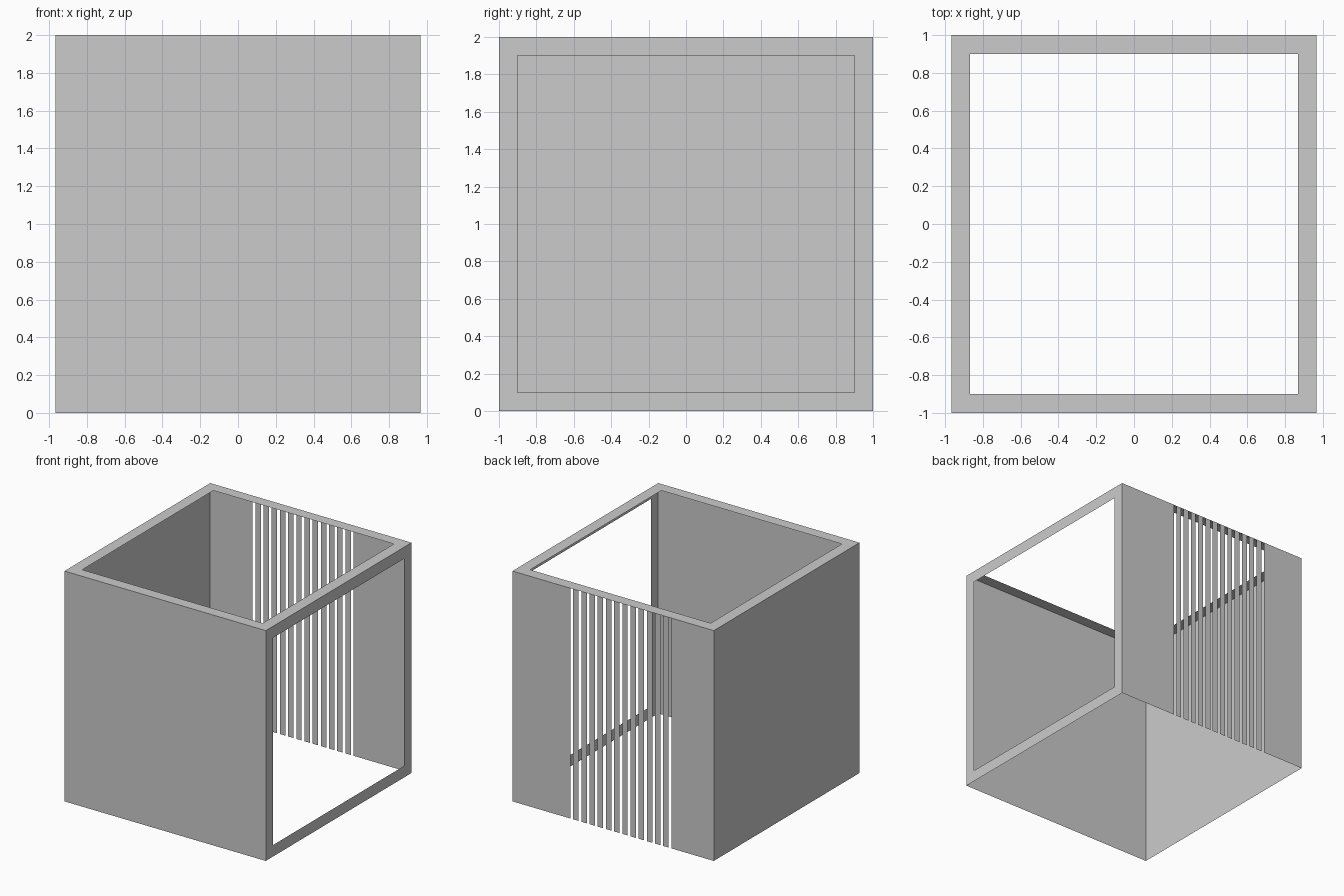
import bpy
import bmesh
from mathutils import Matrix

if "Cube" in bpy.data.objects:
    bpy.data.objects.remove(bpy.data.objects["Cube"], do_unlink=True)

HX, HY, H = 0.967, 1.0, 2.0      # half width, half depth, height
RIM = 0.1                        # width of the flat rims
SLOT_MIN, SLOT_MAX = -0.56, 0.41  # slotted span of the back wall
BARS = 12

grey = bpy.data.materials.new("plain_grey")
grey.use_nodes = True
grey.diffuse_color = (0.6, 0.6, 0.6, 1)
grey.node_tree.nodes["Principled BSDF"].inputs["Base Color"].default_value = (0.6, 0.6, 0.6, 1)


def add_object(name, bm):
    mesh = bpy.data.meshes.new(name)
    bm.to_mesh(mesh)
    bm.free()
    mesh.materials.append(grey)
    obj = bpy.data.objects.new(name, mesh)
    bpy.context.collection.objects.link(obj)
    return obj


def facing(bm, axis, sign):
    return [f for f in bm.faces if f.normal[axis] * sign > 0.9]


def back_strip(name, x0, x1):
    """Full-height upright sheet in the plane of the back wall."""
    bm = bmesh.new()
    corners = [(x1, 0), (x0, 0), (x0, H), (x1, H)]
    bm.faces.new([bm.verts.new((x, HY, z)) for x, z in corners])
    add_object(name, bm)


# Thin shell: solid front and -x walls, open bottom, framed top and +x side
bm = bmesh.new()
bmesh.ops.create_cube(bm, size=1, matrix=Matrix.Translation((0, 0, H / 2))
                      @ Matrix.Diagonal((2 * HX, 2 * HY, H, 1)))
bm.normal_update()
bmesh.ops.delete(bm, geom=facing(bm, 2, -1) + facing(bm, 1, 1), context="FACES_ONLY")
openings = facing(bm, 2, 1) + facing(bm, 0, 1)
bmesh.ops.inset_individual(bm, faces=openings, thickness=RIM, use_even_offset=True)
bmesh.ops.delete(bm, geom=openings, context="FACES")
add_object("shell", bm)

# Back wall: two panels with a row of upright bars between them
back_strip("back_panel_wide", SLOT_MAX, HX)
back_strip("back_panel_narrow", -HX, SLOT_MIN)
slot = (SLOT_MAX - SLOT_MIN) / (3 * BARS + 1)   # each bar is two slots wide
for i in range(BARS):
    x = SLOT_MIN + slot * (3 * i + 1)
    back_strip(f"back_bar_{i + 1}", x, x + 2 * slot)
